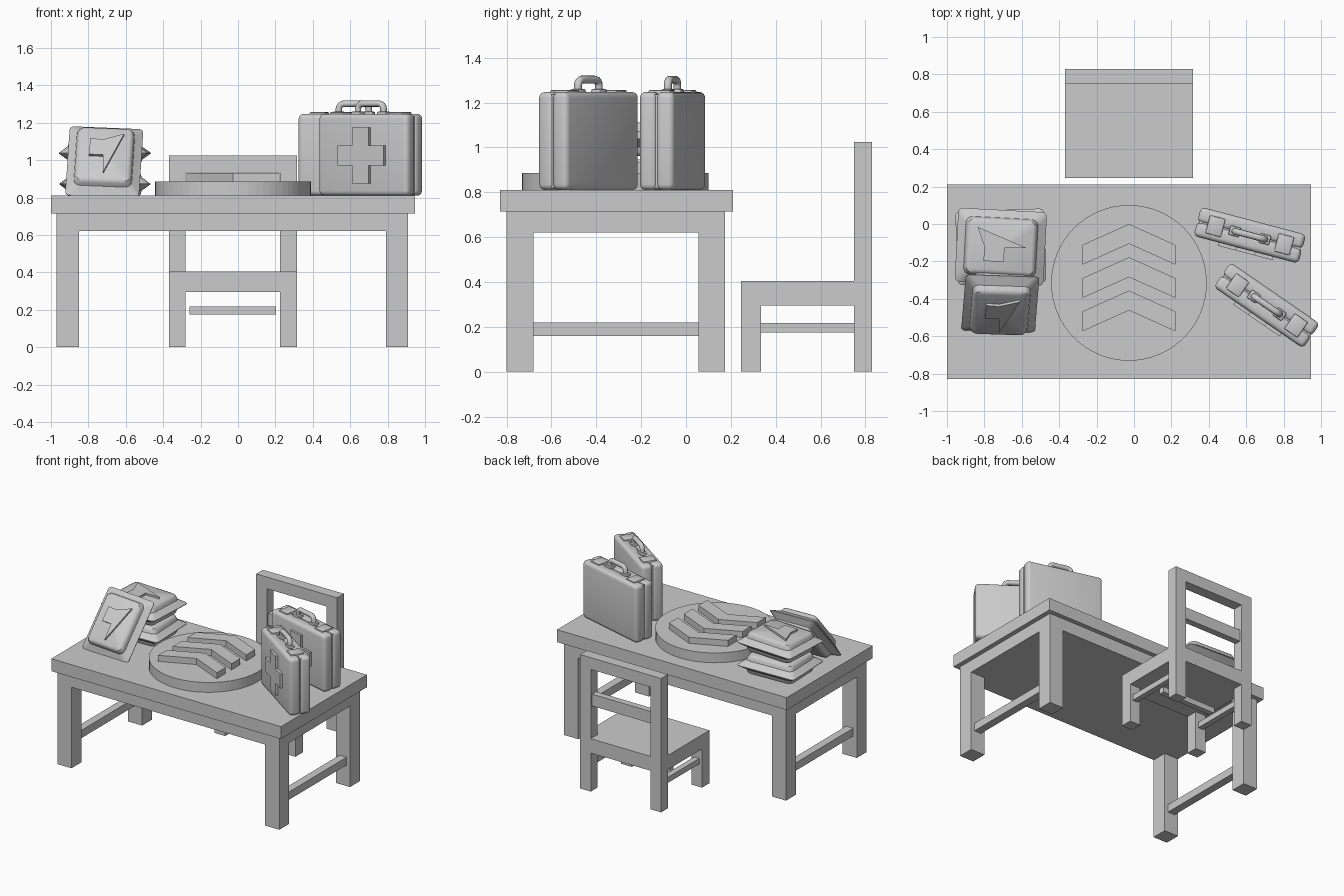
import bpy, bmesh
from math import radians, sin, cos, pi
from mathutils import Matrix, Vector

if "Cube" in bpy.data.objects:
    bpy.data.objects.remove(bpy.data.objects["Cube"])


def finish(name, bm, M=Matrix(), smooth=False):
    bmesh.ops.recalc_face_normals(bm, faces=bm.faces)
    me = bpy.data.meshes.new(name)
    bm.to_mesh(me)
    bm.free()
    me.transform(M)
    ob = bpy.data.objects.new(name, me)
    bpy.context.collection.objects.link(ob)
    if smooth:
        bpy.ops.object.select_all(action='DESELECT')
        ob.select_set(True)
        bpy.context.view_layer.objects.active = ob
        bpy.ops.object.shade_smooth_by_angle(angle=radians(35))
    return ob


def box(name, x, y, z, M=Matrix(), bevel=0, segs=3):
    bm = bmesh.new()
    size = Vector((x[1] - x[0], y[1] - y[0], z[1] - z[0]))
    mid = Vector((x[0] + x[1], y[0] + y[1], z[0] + z[1])) / 2
    bmesh.ops.create_cube(bm, size=1, matrix=Matrix.Translation(mid) @ Matrix.Diagonal((*size, 1)))
    if bevel:
        bmesh.ops.bevel(bm, geom=bm.edges[:], offset=bevel, segments=segs, profile=0.5, affect='EDGES')
    return finish(name, bm, M, bool(bevel))


def prism(name, pts, z0, z1, M=Matrix()):
    bm = bmesh.new()
    f = bm.faces.new([bm.verts.new((px, py, z0)) for px, py in pts])
    ext = bmesh.ops.extrude_face_region(bm, geom=[f])['geom']
    bmesh.ops.translate(bm, vec=(0, 0, z1 - z0), verts=[v for v in ext if isinstance(v, bmesh.types.BMVert)])
    return finish(name, bm, M)


# Table
box('table_top', (-1, .945), (-.83, .21), (.715, .81))
box('table_apron', (-.97, .91), (-.8, .175), (.62, .715))
for side, x in (('left', (-.97, -.85)), ('right', (.79, .91))):
    for end, y in (('front', (-.8, -.68)), ('back', (.055, .175))):
        box(f'table_leg_{end}_{side}', x, y, (0, .62))
    xm = sum(x) / 2
    box(f'table_stretcher_{side}', (xm - .03, xm + .03), (-.68, .055), (.16, .22))

# Chair
box('seat', (-.37, .315), (.245, .748), (.295, .405))
for side, x in (('left', (-.37, -.28)), ('right', (.225, .315))):
    box(f'chair_front_leg_{side}', x, (.245, .335), (0, .295))
    box(f'chair_back_post_{side}', x, (.748, .83), (0, 1.025))
    xm = sum(x) / 2
    box(f'chair_stretcher_{side}', (xm - .022, xm + .022), (.335, .748), (.175, .218))
box('chair_cross_stretcher', (-.258, .203), (.52, .562), (.175, .218))
box('chair_top_rail', (-.28, .225), (.748, .83), (.935, 1.025))
box('chair_mid_rail', (-.28, .225), (.765, .815), (.65, .74))
box('chair_seat_rail', (-.28, .225), (.748, .83), (.295, .405))

# Round plate with three raised chevrons
CX, CY = -.027, -.315
prism('round_plate', [(CX + .416 * cos(i * pi / 32), CY + .416 * sin(i * pi / 32)) for i in range(64)], .81, .885)
for i in range(3):
    a = -.178 * i
    prism(f'chevron_{i + 1}', [(CX, a), (CX + .249, a - .112), (CX + .249, a - .218),
                               (CX, a - .106), (CX - .249, a - .218), (CX - .249, a - .112)], .885, .932)


def tube(name, pts, r, M, sides=10):
    cu = bpy.data.curves.new(name, 'CURVE')
    cu.dimensions = '3D'
    cu.bevel_depth = r
    cu.bevel_resolution = 2
    cu.use_fill_caps = True
    sp = cu.splines.new('POLY')
    sp.points.add(len(pts) - 1)
    for p, co in zip(sp.points, pts):
        p.co = (*(M @ Vector(co)), 1)
    ob = bpy.data.objects.new(name, cu)
    bpy.context.collection.objects.link(ob)


# Carry cases: two rounded shells, cross, latches, handle
def case(tag, x, y, ang):
    M = Matrix.Translation((x, y, .81)) @ Matrix.Rotation(radians(ang), 4, 'Z')
    box(f'{tag}_front_shell', (-.29, .29), (-.08, .002), (0, .437), M, .026, 4)
    box(f'{tag}_back_shell', (-.29, .29), (-.002, .08), (0, .437), M, .026, 4)
    box(f'{tag}_core', (-.28, .28), (-.03, .03), (.01, .427), M)
    w, a = .15, .054
    plus = [(-a, -w), (a, -w), (a, -a), (w, -a), (w, a), (a, a),
            (a, w), (-a, w), (-a, a), (-w, a), (-w, -a), (-a, -a)]
    prism(f'{tag}_cross', plus, .06, .098,
          M @ Matrix.Translation((0, 0, .215)) @ Matrix.Rotation(pi / 2, 4, 'X'))
    for s in (-1, 1):
        box(f'{tag}_latch', (s * .19 - .043, s * .19 + .043), (-.05, .05), (.405, .446), M, .006, 2)
        box(f'{tag}_handle_foot', (s * .083 - .03, s * .083 + .03), (-.026, .026), (.425, .45), M, .008, 2)
    arc = [(.083 - .03 + .03 * cos(t * pi / 8), 0, .462 + .03 * sin(t * pi / 8)) for t in range(5)]
    path = [(.083, 0, .43)] + arc
    tube(f'{tag}_handle', path + [(-p[0], 0, p[2]) for p in reversed(path)], .018, M)


case('back_case', .619, -.06, -14.8)
case('front_case', .71, -.435, -34.5)


# Padded packets: lofted rounded rectangles with a thin flared rim
def ring(hx, hy, r, z):
    out = []
    for k, (sx, sy) in enumerate(((1, 1), (-1, 1), (-1, -1), (1, -1))):
        for j in range(5):
            t = (k + j / 4) * pi / 2
            out.append((sx * (hx - r) + r * cos(t), sy * (hy - r) + r * sin(t), z))
    return out


def packet(tag, M):
    half = [(.166, .206, .035, .026), (.155, .193, .035, .035), (.15, .187, .035, .056),
            (.143, .18, .032, .068), (.128, .165, .03, .075)]
    rings = ([ring(a, b, r, -z) for a, b, r, z in reversed(half)]
             + [ring(.197, .237, .025, -.002), ring(.197, .237, .025, .002)]
             + [ring(*h) for h in half])
    bm = bmesh.new()
    vs = [[bm.verts.new(c) for c in rg] for rg in rings]
    n = len(vs[0])
    for lo, hi in zip(vs, vs[1:]):
        for i in range(n):
            bm.faces.new((lo[i], lo[(i + 1) % n], hi[(i + 1) % n], hi[i]))
    bm.faces.new(vs[0])
    bm.faces.new(vs[-1])
    finish(f'{tag}_body', bm, M, True)
    prism(f'{tag}_bolt', [(-.08, .09), (-.01, .085), (.1, .13), (0, -.14), (-.005, -.02), (-.08, -.02)],
          .06, .09, M)


T, R = Matrix.Translation, Matrix.Rotation
packet('lower_packet', T((-.712, -.122, .872)) @ R(radians(92), 4, 'Z'))
packet('upper_packet', T((-.712, -.122, 1.037)) @ R(radians(87), 4, 'Z'))
packet('leaning_packet', T((-.715, -.425, .988)) @ R(radians(51), 4, 'X') @ R(radians(-3), 4, 'Z'))
